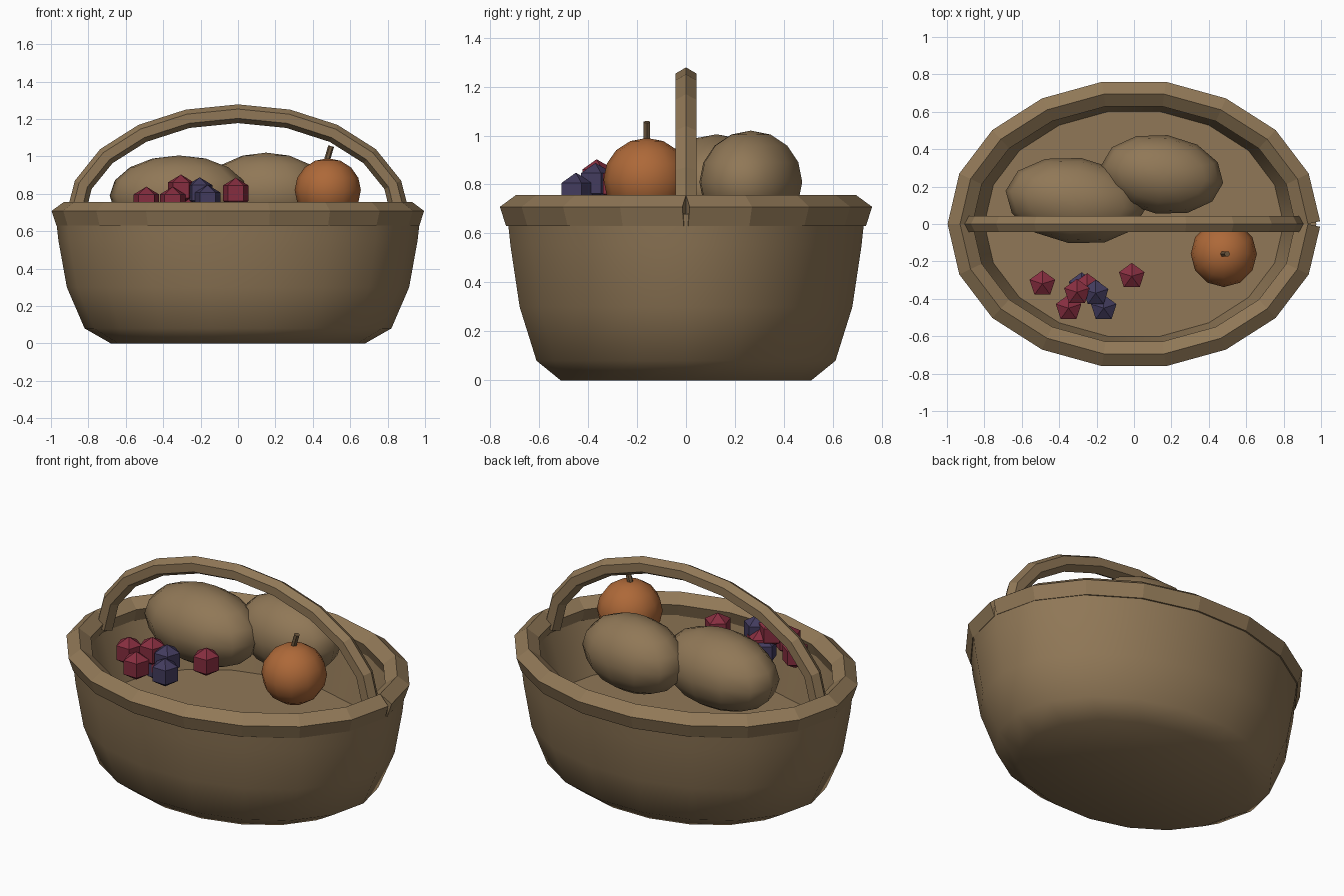
import bpy, math
from mathutils import Vector, Matrix

if "Cube" in bpy.data.objects:
    bpy.data.objects.remove(bpy.data.objects["Cube"])

def mat(name, r, g, b):
    m = bpy.data.materials.new(name)
    m.diffuse_color = (r, g, b, 1)
    m.use_nodes = True
    m.node_tree.nodes["Principled BSDF"].inputs["Base Color"].default_value = m.diffuse_color
    return m

WICKER = mat("wicker tan", .28, .187, .095)
CRUST = mat("bread crust", .28, .187, .095)
ORANGE = mat("orange peel", .42, .14, .04)
RED = mat("red berry", .24, .027, .05)
BLUE = mat("blue berry", .055, .044, .11)
STEM = mat("stem brown", .16, .10, .05)

def make(name, verts, faces, material, smooth=None):
    me = bpy.data.meshes.new(name)
    me.from_pydata([tuple(v) for v in verts], [], faces)
    me.materials.append(material)
    ob = bpy.data.objects.new(name, me)
    bpy.context.collection.objects.link(ob)
    if smooth:
        bpy.context.view_layer.objects.active = ob
        ob.select_set(True)
        bpy.ops.object.shade_smooth_by_angle(angle=math.radians(smooth))
        ob.select_set(False)
    return ob

def lathe(name, profile, n, material, smooth):
    """Oval lathe: profile points are (x radius, y radius, z); ends are capped."""
    verts = [(a * math.cos(2 * math.pi * i / n), b * math.sin(2 * math.pi * i / n), z)
             for a, b, z in profile for i in range(n)]
    faces = [(k * n + i, k * n + (i + 1) % n, (k + 1) * n + (i + 1) % n, (k + 1) * n + i)
             for k in range(len(profile) - 1) for i in range(n)]
    faces.append(tuple(reversed(range(n))))
    faces.append(tuple((len(profile) - 1) * n + i for i in range(n)))
    return make(name, verts, faces, material, smooth)

def tube(name, path, radius, sides, side_axis, material):
    """Open swept tube; side_axis(tangent) gives the sideways direction."""
    path = [Vector(p) for p in path]
    verts, faces, last = [], [], len(path) - 1
    for k, p in enumerate(path):
        d0 = (path[max(k, 1)] - path[max(k, 1) - 1]).normalized()
        j = min(k + 1, last)
        d1 = (path[j] - path[j - 1]).normalized()
        t = (d0 + d1).normalized()
        s = side_axis(t)
        u = s.cross(t).normalized()
        for i in range(sides):
            a = math.pi / 2 + 2 * math.pi * i / sides
            verts.append(p + radius * (math.cos(a) * s + math.sin(a) * u))
    for k in range(last):
        for i in range(sides):
            j = (i + 1) % sides
            faces.append((k * sides + i, k * sides + j, (k + 1) * sides + j, (k + 1) * sides + i))
    faces.append(tuple(reversed(range(sides))))
    faces.append(tuple(last * sides + i for i in range(sides)))
    ob = make(name, verts, faces, material)
    import bmesh
    bm = bmesh.new()
    bm.from_mesh(ob.data)
    bmesh.ops.recalc_face_normals(bm, faces=bm.faces)
    bm.to_mesh(ob.data)
    bm.free()
    return ob

def ball(name, loc, radii, seg, rings, material, turn=0, smooth=True):
    bpy.ops.mesh.primitive_uv_sphere_add(segments=seg, ring_count=rings, radius=1)
    ob = bpy.context.object
    ob.name = name
    ob.data.transform(Matrix.Rotation(math.radians(turn), 4, 'Z') @ Matrix.Diagonal((*radii, 1)))
    ob.location = loc
    ob.data.materials.append(material)
    if smooth:
        bpy.ops.object.shade_smooth()
    return ob

# Oval basket shell: outside, lip, inside wall, floor
lathe("basket_body", [(.68, .52, 0), (.82, .62, .08), (.915, .69, .3), (.96, .728, .55),
                      (.975, .742, .68), (.90, .67, .68), (.80, .61, .34)], 18, WICKER, 50)

# Rim: pentagonal tube, left open where its ends meet at +x
Z = Vector((0, 0, 1))
tube("basket_rim", [(.93 * math.cos(math.radians(20 * i)), .705 * math.sin(math.radians(20 * i)), .687)
                    for i in range(19)], .07, 5, lambda t: t.cross(Z).normalized(), WICKER)

# Handle: hexagonal arch
tube("handle", [(-.87 * math.cos(math.radians(18 * i)), 0, .678 + .55 * math.sin(math.radians(18 * i)))
                for i in range(11)], .05, 6, lambda t: Vector((0, 1, 0)), WICKER)

# Two loaves
ball("loaf_left", (-.315, .125, .79), (.375, .23, .215), 12, 8, CRUST, -8)
ball("loaf_right", (.15, .265, .81), (.33, .212, .21), 12, 8, CRUST, -8)

# Orange with a leaning stem
ball("orange", (.48, -.16, .82), (.177, .177, .17), 12, 8, ORANGE)
tube("orange_stem", [(.473, -.16, .97), (.498, -.16, 1.055)], .016, 6,
     lambda t: Vector((0, 1, 0)), STEM)

# Faceted berries
for i, (x, y, z, m) in enumerate([
        (-.49, -.32, .755, RED), (-.305, -.365, .82, RED), (-.35, -.45, .755, RED),
        (-.25, -.335, .75, RED), (-.012, -.28, .803, RED),
        (-.28, -.33, .72, BLUE), (-.205, -.37, .805, BLUE), (-.162, -.45, .765, BLUE)]):
    ball(f"berry_{i + 1}", (x, y, z), (.083,) * 3, 5, 3, m, smooth=False)
